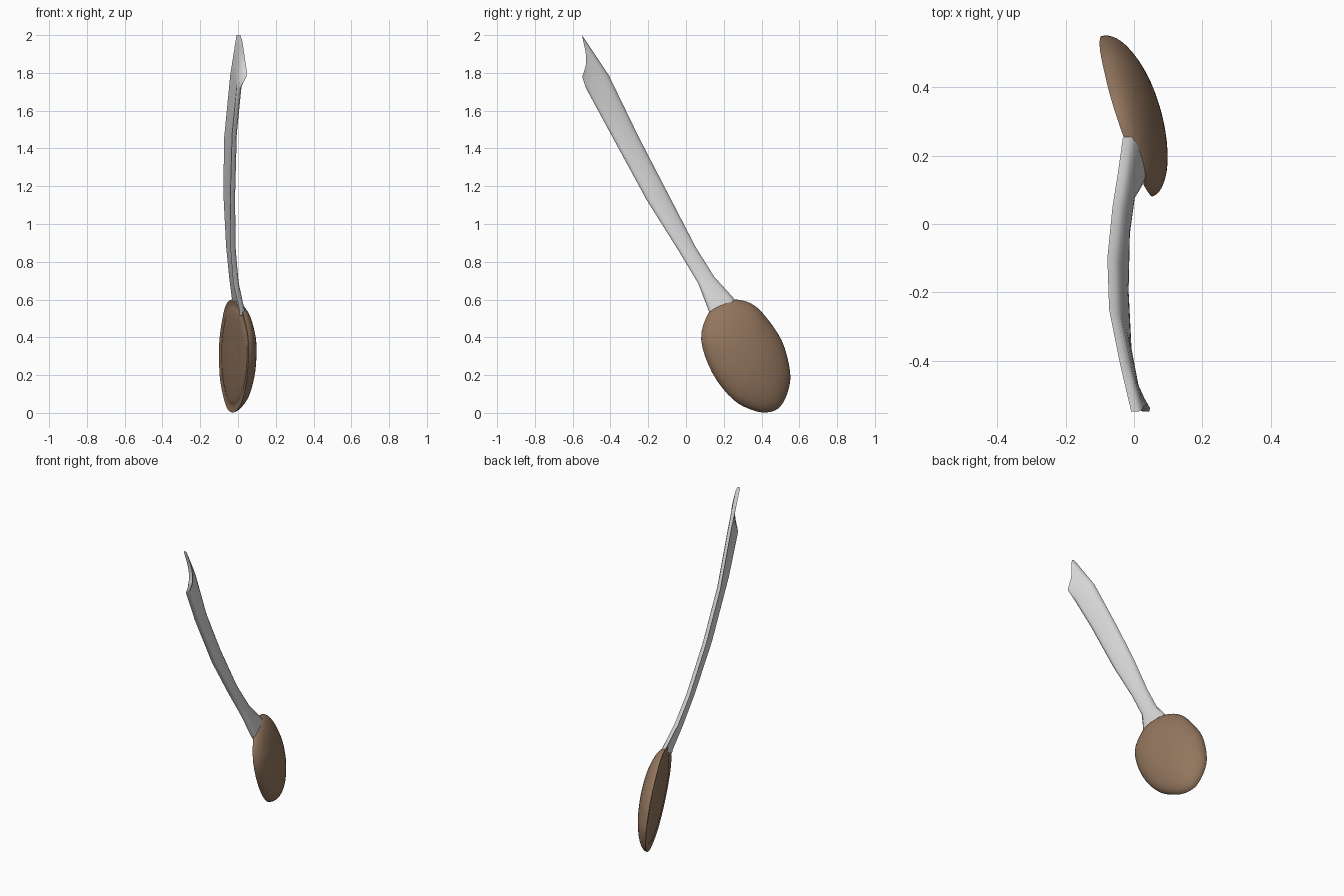
import bpy, bmesh, math
from mathutils import Vector

if "Cube" in bpy.data.objects:
    bpy.data.objects.remove(bpy.data.objects["Cube"])


def material(name, rgb):
    m = bpy.data.materials.new(name)
    m.diffuse_color = (*rgb, 1)
    m.use_nodes = True
    m.node_tree.nodes["Principled BSDF"].inputs["Base Color"].default_value = m.diffuse_color
    return m


def finish(bm, name, mat, angle):
    bmesh.ops.recalc_face_normals(bm, faces=bm.faces)
    me = bpy.data.meshes.new(name)
    bm.to_mesh(me)
    bm.free()
    ob = bpy.data.objects.new(name, me)
    bpy.context.collection.objects.link(ob)
    me.materials.append(mat)
    bpy.ops.object.select_all(action='DESELECT')
    ob.select_set(True)
    bpy.context.view_layer.objects.active = ob
    bpy.ops.object.shade_smooth_by_angle(angle=math.radians(angle))
    return ob


def closed_curve(pts, steps):
    # Catmull-Rom loop through the points
    out, n = [], len(pts)
    for i in range(n):
        a, b, c, d = (Vector(pts[(i + k - 1) % n]) for k in range(4))
        for s in range(steps):
            t = s / steps
            out.append(0.5 * (2 * b + (c - a) * t + (2 * a - 5 * b + 4 * c - d) * t * t
                              + (3 * b - a - 3 * c + d) * t ** 3))
    return out


brown = material("brown", (0.29, 0.18, 0.112))
grey = material("light grey", (0.70, 0.70, 0.70))

# Bowl: rim outline (y, z) on a tilted plane, domed back and nearly flat filled front
outline = closed_curve([(.26, .60), (.185, .582), (.12, .53), (.08, .39), (.14, .21), (.25, .07),
                        (.36, .012), (.44, .004), (.50, .035), (.54, .12), (.548, .22),
                        (.505, .38), (.41, .52), (.34, .58)], 4)
cy, cz = .32, .31
normal = Vector((1, .362, .1)).normalized()


def bowl_point(p, scale, depth):
    dy, dz = (p[0] - cy) * scale, (p[1] - cz) * scale
    return Vector((-.025 - .362 * dy - .1 * dz, cy + dy, cz + dz)) + normal * depth


rings = []
for k in range(1, 13):                           # back shell, pole to rim
    a = math.pi / 2 * k / 12
    rings.append((math.sin(a), .1 * math.cos(a)))
rings.append((.93, .002))                        # lip
for k in range(0, 9):                            # low mound inside the rim
    a = math.pi / 2 * k / 9
    rings.append((.86 * math.cos(a), .004 - .017 * math.sin(a)))
bm = bmesh.new()
loops = [[bm.verts.new(bowl_point(p, s, d)) for p in outline] for s, d in rings]
n = len(outline)
for a, b in zip(loops, loops[1:]):
    for i in range(n):
        bm.faces.new((a[i], a[(i + 1) % n], b[(i + 1) % n], b[i]))
for loop, d in ((loops[0], .1), (loops[-1], -.013)):
    pole = bm.verts.new(bowl_point((cy, cz), 1, d))
    for i in range(n):
        bm.faces.new((loop[i], loop[(i + 1) % n], pole))
finish(bm, "bowl", brown, 50)

# Handle: upper and lower edge stations (x, y, z), slightly bowed, thick sheet
stations = [((-.012, .26, .585), (.022, .135, .515)),
            ((-.02, .25, .61), (.022, .12, .54)),
            ((-.034, .15, .72), (-.012, .065, .685)),
            ((-.050, .05, .88), (-.026, -.04, .86)),
            ((-.065, -.10, 1.17), (-.028, -.21, 1.13)),
            ((-.060, -.25, 1.46), (-.018, -.40, 1.48)),
            ((-.028, -.41, 1.79), (.006, -.53, 1.72)),
            ((.005, -.55, 2.0), (.038, -.55, 1.78))]
half = .013
cols = 8
bm = bmesh.new()
front, back = [], []
for k, (u, l) in enumerate(stations):
    u, l = Vector(u), Vector(l)
    last = k == len(stations) - 1
    fr, bk = [], []
    for c in range(cols + 1):
        t = c / cols
        p = u.lerp(l, t)
        bow = math.sin(math.pi * t)
        if last:                                 # notched end
            p.y += .022 * math.sin(math.pi * t ** 1.3)
        else:
            p.x += .010 * bow
        edge = .006 if c in (0, cols) else 0     # softened outer edges
        fr.append(bm.verts.new(p - Vector((half, 0, 0))))
        bk.append(bm.verts.new(p + Vector((half - edge, 0, 0))))
    front.append(fr)
    back.append(bk)
for k in range(len(stations) - 1):
    for c in range(cols):
        for g in (front, back):
            bm.faces.new((g[k][c], g[k][c + 1], g[k + 1][c + 1], g[k + 1][c]))
    for c in (0, cols):
        bm.faces.new((front[k][c], front[k + 1][c], back[k + 1][c], back[k][c]))
for k in (0, -1):
    for c in range(cols):
        bm.faces.new((front[k][c], front[k][c + 1], back[k][c + 1], back[k][c]))
finish(bm, "handle", grey, 75)
